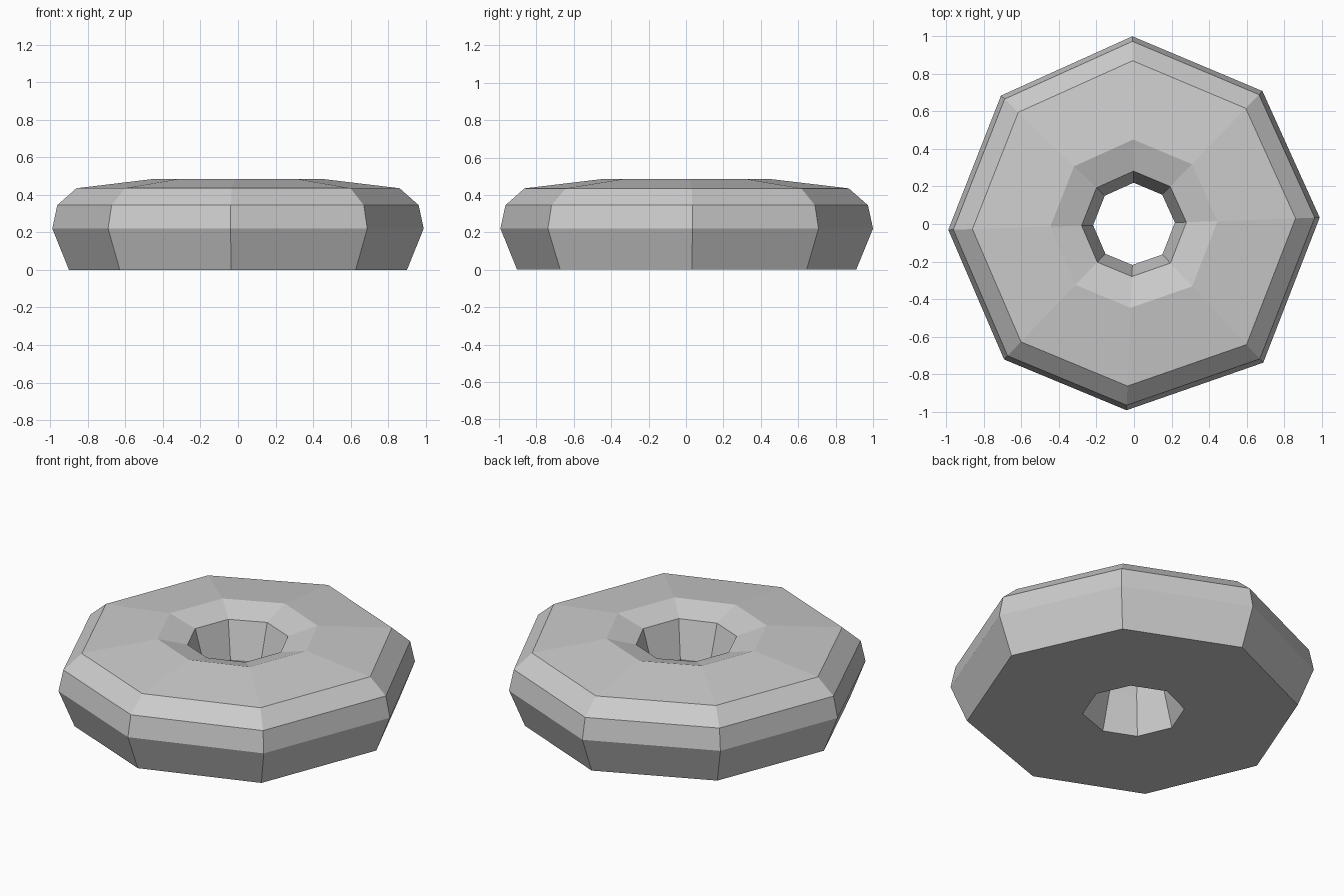
import bpy, bmesh
from math import sin, cos, radians

if "Cube" in bpy.data.objects:
    bpy.data.objects.remove(bpy.data.objects["Cube"])

# Slightly uneven eight-sided outline: (angle in degrees, radius scale)
spokes = [(2, .99), (46, .985), (90.5, 1), (136, .985),
          (181.8, .99), (226.2, 1), (267.7, .993), (313, 1.01)]

# Closed ring cross-section (radius, height), from bottom outer edge round to bottom of hole
profile = [(.91, 0), (1, .22), (.973, .345), (.87, .435),
           (.45, .485), (.282, .435), (.22, .22), (.28, 0)]

# Faceted ring body
bm = bmesh.new()
rings = [[bm.verts.new((r * s * cos(radians(a)), r * s * sin(radians(a)), z))
          for r, z in profile] for a, s in spokes]
n, m = len(spokes), len(profile)
for i in range(n):
    p, q = rings[i], rings[(i + 1) % n]
    for j in range(m):
        k = (j + 1) % m
        bm.faces.new((p[j], q[j], q[k], p[k]))
bmesh.ops.recalc_face_normals(bm, faces=bm.faces)

mesh = bpy.data.meshes.new("ring_body")
bm.to_mesh(mesh)
bm.free()
bpy.context.collection.objects.link(bpy.data.objects.new("ring_body", mesh))
